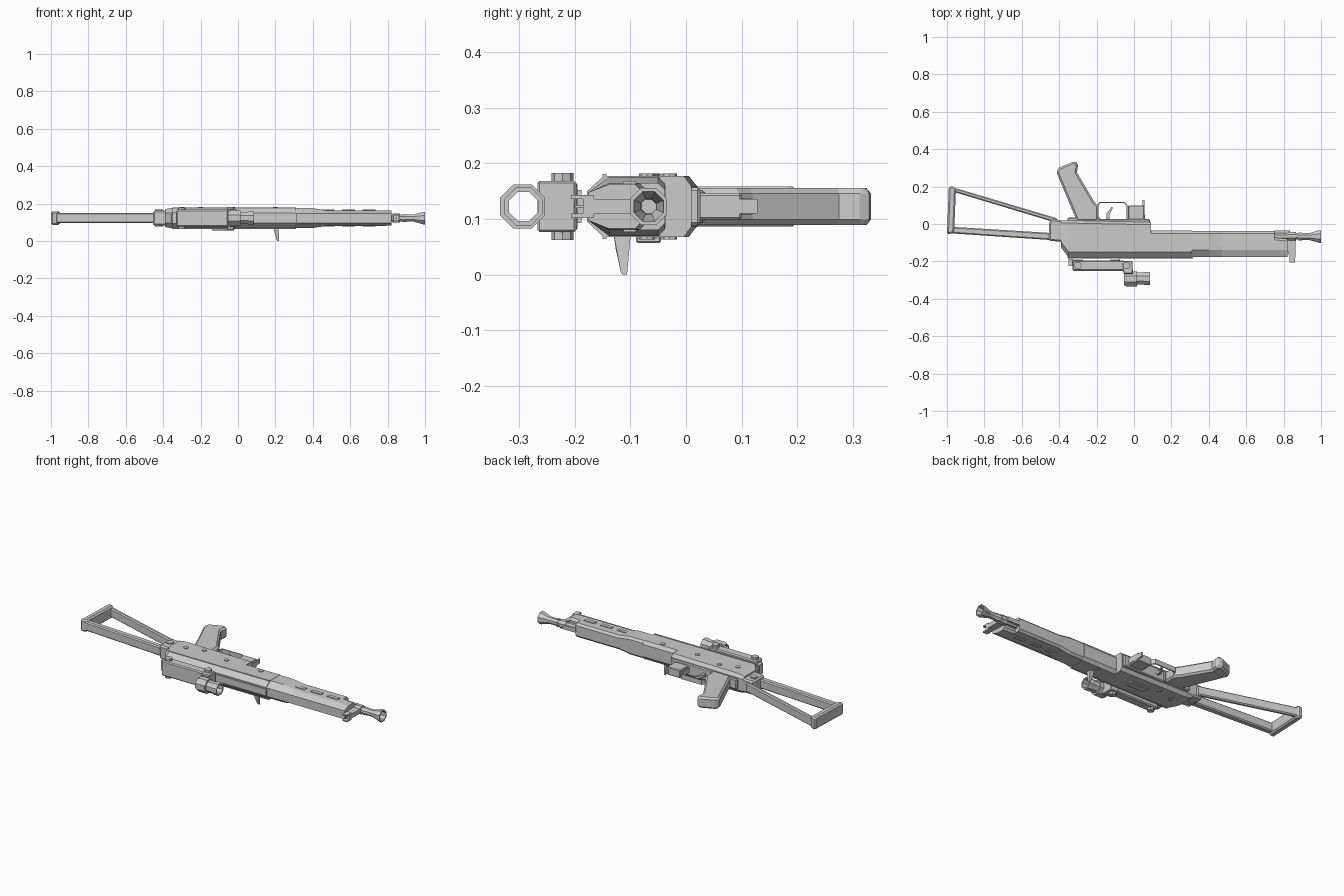
import bpy, bmesh, math
from mathutils import Matrix, Vector

ZC = 0.1225  # mid plane of the rifle lying on its side


def finish(name, bm, bevel=0.0):
    bmesh.ops.recalc_face_normals(bm, faces=bm.faces)
    me = bpy.data.meshes.new(name)
    bm.to_mesh(me)
    bm.free()
    ob = bpy.data.objects.new(name, me)
    bpy.context.collection.objects.link(ob)
    if bevel:
        m = ob.modifiers.new("bevel", 'BEVEL')
        m.width, m.segments, m.limit_method = bevel, 1, 'ANGLE'
        m.angle_limit = math.radians(50)
    return ob


def prism(name, pts, half, bevel=0.0, z=ZC):
    """xy outline extruded in z, symmetric about z"""
    bm = bmesh.new()
    f = bm.faces.new([bm.verts.new((x, y, z - half)) for x, y in pts])
    ext = bmesh.ops.extrude_face_region(bm, geom=[f])
    bmesh.ops.translate(bm, vec=(0, 0, 2 * half),
                        verts=[v for v in ext['geom'] if isinstance(v, bmesh.types.BMVert)])
    return finish(name, bm, bevel)


def box(name, x0, x1, y0, y1, half, bevel=0.0, z=ZC):
    return prism(name, [(x0, y0), (x1, y0), (x1, y1), (x0, y1)], half, bevel, z)


def loft(name, sections):
    """sections: (x, [(y, half_width), ...]) mirrored in z and joined along x"""
    bm = bmesh.new()
    rings = []
    for x, half in sections:
        loop = [(y, h) for y, h in half] + [(y, -h) for y, h in reversed(half)]
        rings.append([bm.verts.new((x, y, ZC + h)) for y, h in loop])
    n = len(rings[0])
    for a, b in zip(rings, rings[1:]):
        for i in range(n):
            j = (i + 1) % n
            bm.faces.new((a[i], a[j], b[j], b[i]))
    bm.faces.new(rings[0])
    bm.faces.new(rings[-1])
    return finish(name, bm)


def lathe(name, y, prof, closed=False, n=8):
    """(x, radius) profile turned about an x axis line at y"""
    bm = bmesh.new()
    rings = []
    for x, r in prof:
        ang = [math.pi / n + 2 * math.pi * k / n for k in range(n)]
        rings.append([bm.verts.new((x, y + r * math.cos(a), ZC + r * math.sin(a))) for a in ang])
    pairs = list(zip(rings, rings[1:])) + ([(rings[-1], rings[0])] if closed else [])
    for a, b in pairs:
        for i in range(n):
            j = (i + 1) % n
            bm.faces.new((a[i], a[j], b[j], b[i]))
    if not closed:
        bm.faces.new(rings[0])
        bm.faces.new(rings[-1])
    return finish(name, bm)


def pin(name, x, y, r, half, n=8, z=ZC):
    bm = bmesh.new()
    bmesh.ops.create_cone(bm, cap_ends=True, segments=n, radius1=r, radius2=r, depth=2 * half,
                          matrix=Matrix.Translation((x, y, z)))
    return finish(name, bm)


# receiver with chamfered edges and a cut-off rear corner
def rec(top, low, edge=0.055):
    return [(top, 0.036), (top - 0.014, edge), (low + 0.03, edge), (low, 0.027)]


loft("receiver_rear", [(-0.39, rec(0.02, -0.125, 0.048)), (-0.35, rec(0.019, -0.178)),
                       (0.09, rec(0.01, -0.178))])
loft("receiver_front", [(0.09, rec(-0.036, -0.178)), (0.31, rec(-0.036, -0.178))])
box("receiver_cover", -0.355, 0.315, -0.185, -0.165, 0.02)
for s in (-1, 1):
    box("receiver_side_rib", -0.35, 0.31, -0.15, -0.143, 0.002, z=ZC + s * 0.056)

# handguard narrowing towards the muzzle
def guard(h, top=-0.038):
    return [(top, h - 0.012), (top - 0.012, h), (-0.138, h), (-0.176, 0.025)]


loft("handguard", [(0.31, guard(0.053)), (0.40, guard(0.053)), (0.47, guard(0.042)),
                   (0.752, guard(0.042))])
loft("handguard_tip", [(0.752, guard(0.042, -0.072)), (0.822, guard(0.04, -0.08))])
for s in (-1, 1):
    for x in (0.48, 0.59, 0.70):
        box("handguard_pad", x - 0.035, x + 0.035, -0.112, -0.09, 0.003, z=ZC + s * 0.043)

# barrel, gas rod and flared muzzle
lathe("barrel", -0.066, [(0.74, 0.02), (0.86, 0.02), (0.92, 0.017)])
lathe("barrel_collar", -0.066, [(0.825, 0.026), (0.865, 0.026)])
lathe("flared_muzzle", -0.067, [(0.88, 0.024), (0.91, 0.02), (0.94, 0.021), (0.99, 0.036),
                                (1.0, 0.036), (1.0, 0.029), (0.94, 0.015), (0.88, 0.012)], True)
box("gas_rod", 0.75, 0.835, -0.046, -0.034, 0.012)

# front sight with two ears
prism("front_sight_base", [(0.80, -0.06), (0.865, -0.06), (0.862, -0.185), (0.832, -0.185)], 0.013)
for s in (-1, 1):
    box("front_sight_ear", 0.832, 0.862, -0.207, -0.165, 0.004, z=ZC + s * 0.017)
box("front_sight_post", 0.842, 0.85, -0.2, -0.18, 0.003)

# folding frame stock
prism("stock_butt", [(-1.0, -0.055), (-0.962, -0.048), (-0.952, 0.185), (-0.965, 0.2), (-0.99, 0.2)],
      0.036, 0.008)
bpy.data.objects["stock_butt"].name = "butt_plate"
prism("stock_upper_strut", [(-0.965, 0.195), (-0.41, 0.03), (-0.41, 0.005), (-0.965, 0.172)], 0.027, 0.006)
prism("stock_lower_strut", [(-0.975, -0.015), (-0.41, -0.05), (-0.41, -0.088), (-0.975, -0.05)], 0.027, 0.006)
prism("stock_hinge", [(-0.445, 0.025), (-0.38, 0.02), (-0.38, -0.095), (-0.455, -0.09), (-0.455, 0.0)], 0.04, 0.008)
pin("stock_hinge_pin", -0.425, -0.03, 0.02, 0.046)

# pistol grip
prism("grip", [(-0.305, 0.015), (-0.19, 0.015), (-0.19, 0.095), (-0.213, 0.12), (-0.305, 0.275),
               (-0.298, 0.322), (-0.318, 0.336), (-0.40, 0.302), (-0.416, 0.28)], 0.033, 0.01)
box("grip_plate", -0.355, -0.18, 0.01, 0.034, 0.03, 0.005)

# trigger group
prism("trigger_guard", [(-0.195, 0.1), (-0.185, 0.118), (-0.05, 0.118), (-0.034, 0.1), (-0.034, 0.01),
                        (-0.041, 0.01), (-0.041, 0.096), (-0.053, 0.111), (-0.183, 0.111),
                        (-0.19, 0.096)], 0.014)
prism("trigger", [(-0.15, 0.01), (-0.128, 0.01), (-0.132, 0.05), (-0.112, 0.088), (-0.12, 0.092),
                  (-0.146, 0.055)], 0.008)
box("trigger_base", -0.19, 0.085, 0.005, 0.026, 0.034, 0.005)

# magazine stub and release lever
box("magazine_stub", -0.032, 0.056, 0.01, 0.1, 0.024, 0.004)
prism("magazine_lever", [(0.04, 0.02), (0.058, 0.02), (0.056, 0.128), (0.046, 0.128), (0.046, 0.09)], 0.013)

# charging handle hanging below the receiver
bm = bmesh.new()
for z, x0, x1, y0, y1 in ((0.085, 0.185, 0.215, -0.132, -0.098), (0.045, 0.195, 0.215, -0.126, -0.102),
                          (0.004, 0.208, 0.22, -0.117, -0.106), (0.0, 0.212, 0.22, -0.114, -0.106)):
    for x in (x0, x1):
        for y in (y0, y1):
            bm.verts.new((x, y, z))
bmesh.ops.convex_hull(bm, input=bm.verts)
finish("charging_handle", bm)
box("selector_boss", -0.14, -0.02, -0.09, -0.045, 0.006, 0.003, z=0.063)

# receiver pins
for x, y in ((-0.3, -0.06), (-0.2, -0.03), (-0.03, -0.065), (0.2, -0.07)):
    pin("receiver_pin", x, y, 0.014, 0.059)

# sight mount along the upper side
box("mount_rail", -0.33, -0.05, -0.25, -0.195, 0.045, 0.006)
box("mount_rear_tab", -0.35, -0.325, -0.225, -0.188, 0.03)
for x in (-0.30, -0.1):
    box("mount_foot", x - 0.025, x + 0.025, -0.2, -0.17, 0.018)
pin("mount_pin_front", -0.04, -0.222, 0.02, 0.06)
pin("mount_pin_rear", -0.3, -0.222, 0.02, 0.058)
prism("mount_bracket", [(-0.07, -0.197), (-0.008, -0.197), (-0.006, -0.267), (-0.055, -0.267)], 0.046, 0.004)

# open lens tube held by a ring
lathe("mount_ring", -0.294, [(-0.053, 0.036), (-0.04, 0.043), (0.015, 0.043), (0.015, 0.03), (-0.053, 0.03)], True)
lathe("lens_tube", -0.292, [(0.0, 0.034), (0.05, 0.034), (0.055, 0.037), (0.086, 0.037), (0.086, 0.028),
                            (0.0, 0.028)], True)
